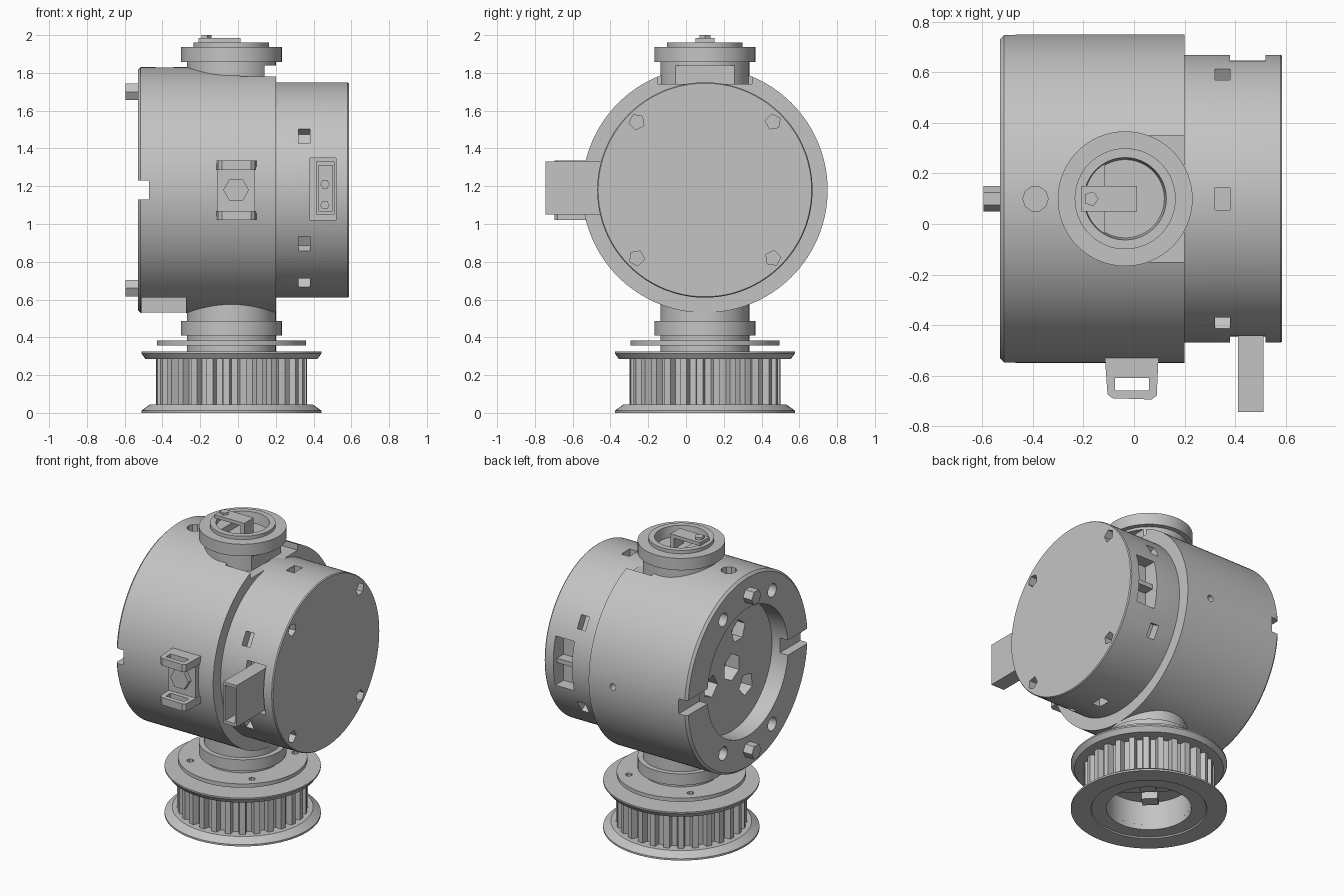
import bpy, bmesh
from math import cos, sin, pi, radians
from mathutils import Matrix, Vector

if "Cube" in bpy.data.objects:
    bpy.data.objects.remove(bpy.data.objects["Cube"])

grey = bpy.data.materials.new("machined grey")
grey.use_nodes = True
grey.diffuse_color = (0.55, 0.55, 0.55, 1)
grey.node_tree.nodes["Principled BSDF"].inputs["Base Color"].default_value = (0.55, 0.55, 0.55, 1)

DRUM = Matrix.Translation((0, 0.1, 1.18))        # centre of the horizontal axis
POST = Matrix.Translation((-0.035, 0.1, 0))      # foot of the vertical axis
ALONG_X = Matrix.Rotation(pi / 2, 4, 'Y')
ALONG_Y = Matrix.Rotation(pi / 2, 4, 'X')
parts = []


def finish(name, bm):
    bmesh.ops.recalc_face_normals(bm, faces=bm.faces)
    mesh = bpy.data.meshes.new(name)
    bm.to_mesh(mesh)
    bm.free()
    mesh.materials.append(grey)
    obj = bpy.data.objects.new(name, mesh)
    bpy.context.scene.collection.objects.link(obj)
    parts.append(obj)
    return obj


def lathe(name, profile, matrix, sides=96):
    """Turn (radius, height) points around the local z axis."""
    bm = bmesh.new()
    rings = []
    for r, h in profile:
        count = sides if r else 1
        rings.append([bm.verts.new(matrix @ Vector((r * cos(2 * pi * i / sides),
                      r * sin(2 * pi * i / sides), h))) for i in range(count)])
    for a, b in zip(rings, rings[1:]):
        for i in range(sides):
            j = (i + 1) % sides
            quad = [a[i % len(a)], a[j % len(a)], b[j % len(b)], b[i % len(b)]]
            bm.faces.new(list(dict.fromkeys(quad)))
    return finish(name, bm)


def prism(name, points, depth, matrix):
    """Extrude a flat outline, centred along the local z axis."""
    bm = bmesh.new()
    low, high = [[bm.verts.new(matrix @ Vector((x, y, h))) for x, y in points]
                 for h in (-depth / 2, depth / 2)]
    bm.faces.new(low)
    bm.faces.new(high)
    for i in range(len(points)):
        j = (i + 1) % len(points)
        bm.faces.new((low[i], low[j], high[j], high[i]))
    return finish(name, bm)


def rod(name, r, depth, matrix, sides=24):
    ring = [(r * cos(2 * pi * i / sides), r * sin(2 * pi * i / sides)) for i in range(sides)]
    return prism(name, ring, depth, matrix)


def box(name, lo, hi, matrix=Matrix()):
    sx, sy, sz = [(b - a) / 2 for a, b in zip(lo, hi)]
    mid = Vector([(a + b) / 2 for a, b in zip(lo, hi)])
    return prism(name, [(-sx, -sy), (sx, -sy), (sx, sy), (-sx, sy)], 2 * sz,
                 matrix @ Matrix.Translation(mid))


def cut(target, cutters):
    """Subtract the cutters, then delete them."""
    for c in cutters:
        mod = target.modifiers.new("cut", 'BOOLEAN')
        mod.operation, mod.solver, mod.object = 'DIFFERENCE', 'EXACT', c
    bpy.context.view_layer.update()
    graph = bpy.context.evaluated_depsgraph_get()
    mesh = bpy.data.meshes.new_from_object(target.evaluated_get(graph))
    target.modifiers.clear()
    target.data = mesh
    for c in cutters:
        parts.remove(c)
        bpy.data.objects.remove(c)


def around(degrees):
    return DRUM @ Matrix.Rotation(radians(degrees), 4, 'X')


def on_end(degrees, r, x):
    return around(degrees) @ Matrix.Translation((x, r, 0)) @ ALONG_X


# Main drum with a stepped bore in its open end
main_drum = lathe("main_drum", [(0, -0.41), (0.43, -0.41), (0.43, -0.53), (0.635, -0.53),
                                (0.65, -0.515), (0.65, 0.2), (0, 0.2)], DRUM @ ALONG_X, 128)
cutters = [box("top_notch", (0.01, -0.15, 1.74), (0.3, 0.35, 2)),
           box("bottom_notch", (-0.51, -0.25, 0.4), (-0.275, 0.15, 0.61)),
           rod("top_port", 0.05, 0.2, Matrix.Translation((-0.39, 0.1, 1.8)), 10),
           rod("back_port", 0.022, 0.2, Matrix.Translation((0.02, 0.75, 1.18)) @ ALONG_Y, 12),
           rod("hub_pocket", 0.09, 0.2, DRUM @ Matrix.Translation((-0.41, 0, 0)) @ ALONG_X, 6)]
for a in (0, 180):
    cutters.append(box("rim_slot", (-0.6, 0.4, -0.05), (-0.47, 0.7, 0.05), around(a)))
for a in (60, 120, 240, 300):
    cutters.append(rod("rim_hole", 0.045, 0.2, on_end(a, 0.52, -0.53), 16))
for a in (108, 228, 348):
    cutters.append(rod("bore_pocket", 0.075, 0.16, on_end(a, 0.23, -0.41), 5))
cut(main_drum, cutters)

# Pins standing out of the open rim
for name, a in (("upper_rim_pin", 90), ("lower_rim_pin", 270)):
    rod(name, 0.05, 0.14, on_end(a, 0.52, -0.525), 6)

# Closed end cap with side windows and screw recesses
end_cap = lathe("end_cap", [(0, 0.15), (0.565, 0.15), (0.57, 0.2), (0.57, 0.58),
                            (0.565, 0.587), (0, 0.587)], DRUM @ ALONG_X, 128)
cutters = [box("socket_window", (0.38, 0.46, -0.16), (0.52, 0.7, 0.17), around(0)),
           box("plug_window", (0.38, 0.5, -0.17), (0.52, 0.7, 0.16), around(180))]
for a in (30, 90, 150, 210, 240, 270, 330):
    cutters.append(box("side_window", (0.32, 0.51, -0.045), (0.38, 0.7, 0.045), around(a)))
for a in (45, 135, 225, 315):
    cutters.append(rod("screw_recess", 0.042, 0.1, on_end(a, 0.51, 0.587), 5))
cut(end_cap, cutters)
box("socket_divider", (0.38, 0.45, -0.015), (0.52, 0.53, 0.015), around(0))

# Hollow plug housing on the front of the cap
plug = box("plug_housing", (0.412, -0.745, 1.05), (0.512, -0.38, 1.33))
cut(plug, [box("plug_hollow", (0.425, -0.8, 1.07), (0.499, -0.5, 1.31))])
for z in (1.1, 1.21):
    rod("plug_pin", 0.025, 0.06, Matrix.Translation((0.46, -0.48, z)) @ ALONG_Y, 6)

# Front bracket: plate, hexagonal boss and two pierced lips
box("bracket_plate", (-0.11, -0.58, 1.03), (0.09, -0.5, 1.33))
rod("bracket_boss", 0.068, 0.04, Matrix.Translation((-0.01, -0.59, 1.18)) @ ALONG_Y, 6)
lip = [(-0.115, -0.53), (-0.105, -0.675), (-0.085, -0.69), (0.07, -0.695), (0.09, -0.68), (0.097, -0.53)]
for name, z in (("upper_bracket_lip", 1.31), ("lower_bracket_lip", 1.045)):
    piece = prism(name, lip, 0.05, Matrix.Translation((0, 0, z)))
    cut(piece, [box("lip_slot", (-0.075, -0.66, z - 0.1), (0.06, -0.61, z + 0.1))])

# Top neck and flanged cup
neck = rod("top_neck", 0.235, 0.2, POST @ Matrix.Translation((0, 0, 1.765)), 64)
cut(neck, [box("neck_flat", (0.14, -0.2, 1.6), (0.4, 0.4, 1.84))])
lathe("top_cup", [(0, 1.89), (0.155, 1.89), (0.163, 1.96), (0.2, 1.96), (0.2, 1.937),
                  (0.267, 1.937), (0.267, 1.857), (0, 1.857)], POST, 64)
cup_step = rod("cup_step", 0.16, 0.05, POST @ Matrix.Translation((0, 0, 1.91)), 48)
cut(cup_step, [box("step_trim", (-0.115, -0.2, 1.8), (0.3, 0.4, 2))])

# Latch across the cup
box("latch_bar", (-0.21, 0.05, 1.962), (0.012, 0.15, 1.985))
box("latch_leg", (-0.015, 0.05, 1.88), (0.012, 0.15, 1.97))
rod("latch_stud", 0.03, 0.03, Matrix.Translation((-0.17, 0.1, 1.985)), 5)

# Lower column, collar and spacer disc
rod("lower_column", 0.235, 0.4, POST @ Matrix.Translation((0, 0, 0.5)), 64)
rod("lower_collar", 0.267, 0.077, POST @ Matrix.Translation((0, 0, 0.447)), 64)
disc = rod("spacer_disc", 0.395, 0.026, POST @ Matrix.Translation((0, 0, 0.37)), 64)
cut(disc, [rod("disc_hole", 0.022, 0.1, POST @ Matrix.Rotation(radians(a), 4, 'Z')
               @ Matrix.Translation((0.325, 0, 0.37)), 8) for a in range(45, 360, 90)])

# Toothed pulley between two conical flanges
TEETH = 28
outline = []
for i in range(TEETH):
    for step, r in ((0, 0.36), (0.4, 0.36), (0.5, 0.4), (0.9, 0.4)):
        a = 2 * pi * (i + step) / TEETH
        outline.append((r * cos(a), r * sin(a)))
pulley = prism("pulley_teeth", outline, 0.26, POST @ Matrix.Translation((0, 0, 0.17)))
cut(pulley, [rod("pulley_bore", 0.26, 0.3, POST @ Matrix.Translation((0, 0, 0.05)), 64)])
lathe("upper_flange", [(0, 0.285), (0.455, 0.285), (0.477, 0.315), (0.477, 0.325), (0, 0.325)], POST)
lathe("lower_flange", [(0.26, 0.045), (0.26, 0.008), (0.35, 0.008), (0.355, 0), (0.477, 0),
                       (0.477, 0.012), (0.43, 0.045), (0.26, 0.045)], POST)

# Drive bar and lugs inside the pulley bore
box("bore_bar", (-0.03, -0.255, 0.14), (0.03, 0.255, 0.21), POST @ Matrix.Rotation(pi / 4, 4, 'Z'))
for side in (-1, 1):
    box("bore_lug", (0.08 * side - 0.04, -0.05, 0.1), (0.08 * side + 0.04, 0.05, 0.21),
        POST @ Matrix.Rotation(pi / 4, 4, 'Z'))

# Smooth the round surfaces and keep the edges crisp
bpy.ops.object.select_all(action='DESELECT')
for obj in parts:
    obj.select_set(True)
bpy.context.view_layer.objects.active = parts[0]
bpy.ops.object.shade_smooth_by_angle(angle=radians(25))
